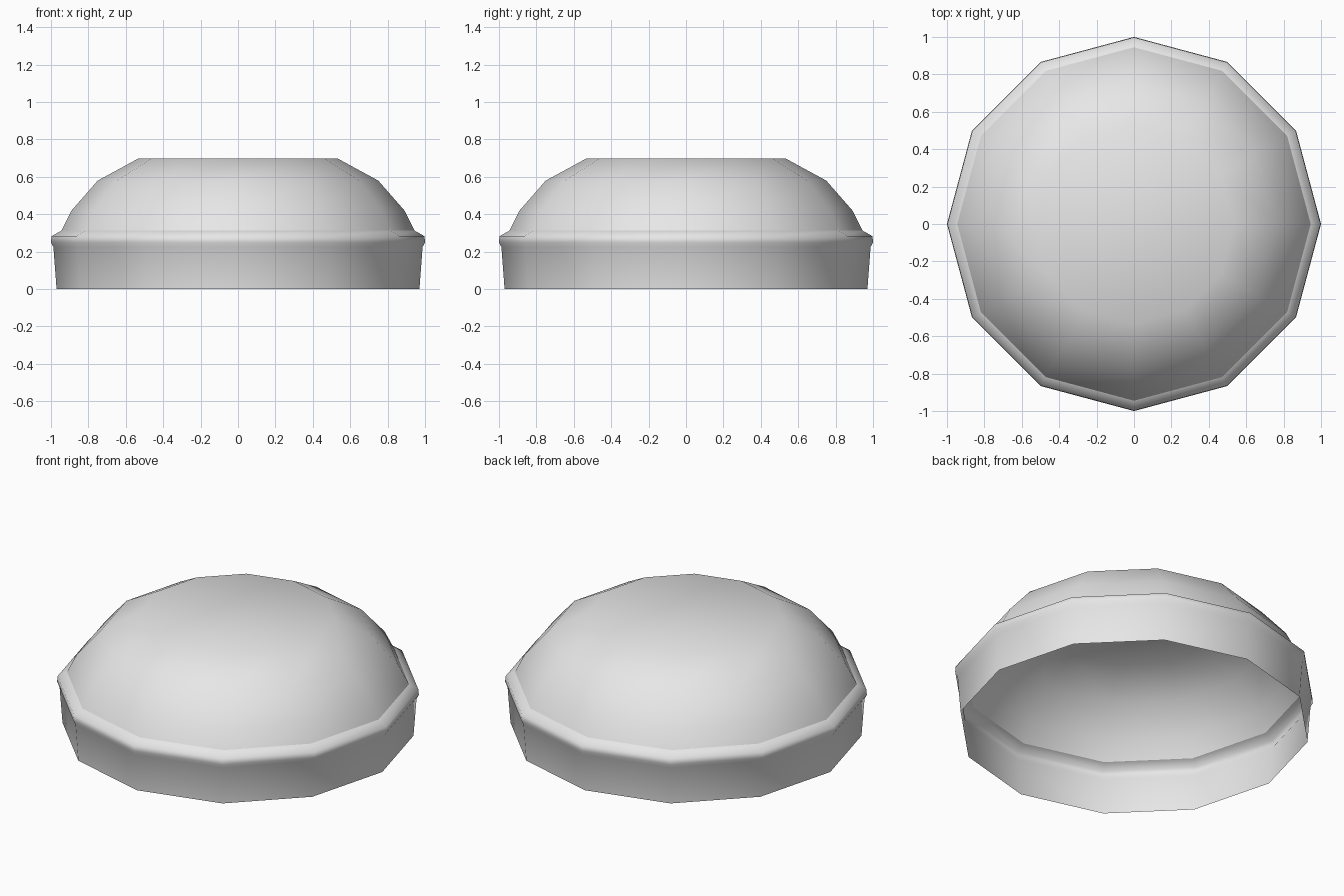
import bpy
import bmesh
from math import cos, sin, tau

SIDES = 12

cube = bpy.data.objects.get("Cube")
if cube:
    bpy.data.objects.remove(cube, do_unlink=True)

# One plain grey for the whole cap
grey = bpy.data.materials.new("light_grey")
grey.use_nodes = True
colour = (0.8, 0.8, 0.8, 1)
grey.diffuse_color = colour
grey.node_tree.nodes["Principled BSDF"].inputs["Base Color"].default_value = colour


def lathe(name, profile, capped=False):
    """Turn (radius, height) points, listed bottom to top, around z."""
    bm = bmesh.new()
    rings = [[bm.verts.new((r * cos(tau * i / SIDES), r * sin(tau * i / SIDES), z))
              for i in range(SIDES)] for r, z in profile]
    for low, high in zip(rings, rings[1:]):
        for i in range(SIDES):
            j = (i + 1) % SIDES
            bm.faces.new((low[i], low[j], high[j], high[i]))
    if capped:
        bm.faces.new(rings[-1])
    for face in bm.faces:
        face.smooth = True
    mesh = bpy.data.meshes.new(name)
    bm.to_mesh(mesh)
    bm.free()
    mesh.materials.append(grey)
    obj = bpy.data.objects.new(name, mesh)
    bpy.context.collection.objects.link(obj)
    return obj


# Open skirt with a rounded lip
lathe("skirt_and_lip", [(0.97, 0), (0.987, 0.225), (1.0, 0.25),
                        (0.997, 0.283), (0.945, 0.312)])

# Domed crown with a flat, smooth-shaded top
lathe("dome", [(0.945, 0.312), (0.89, 0.42), (0.75, 0.58), (0.535, 0.697)],
      capped=True)
